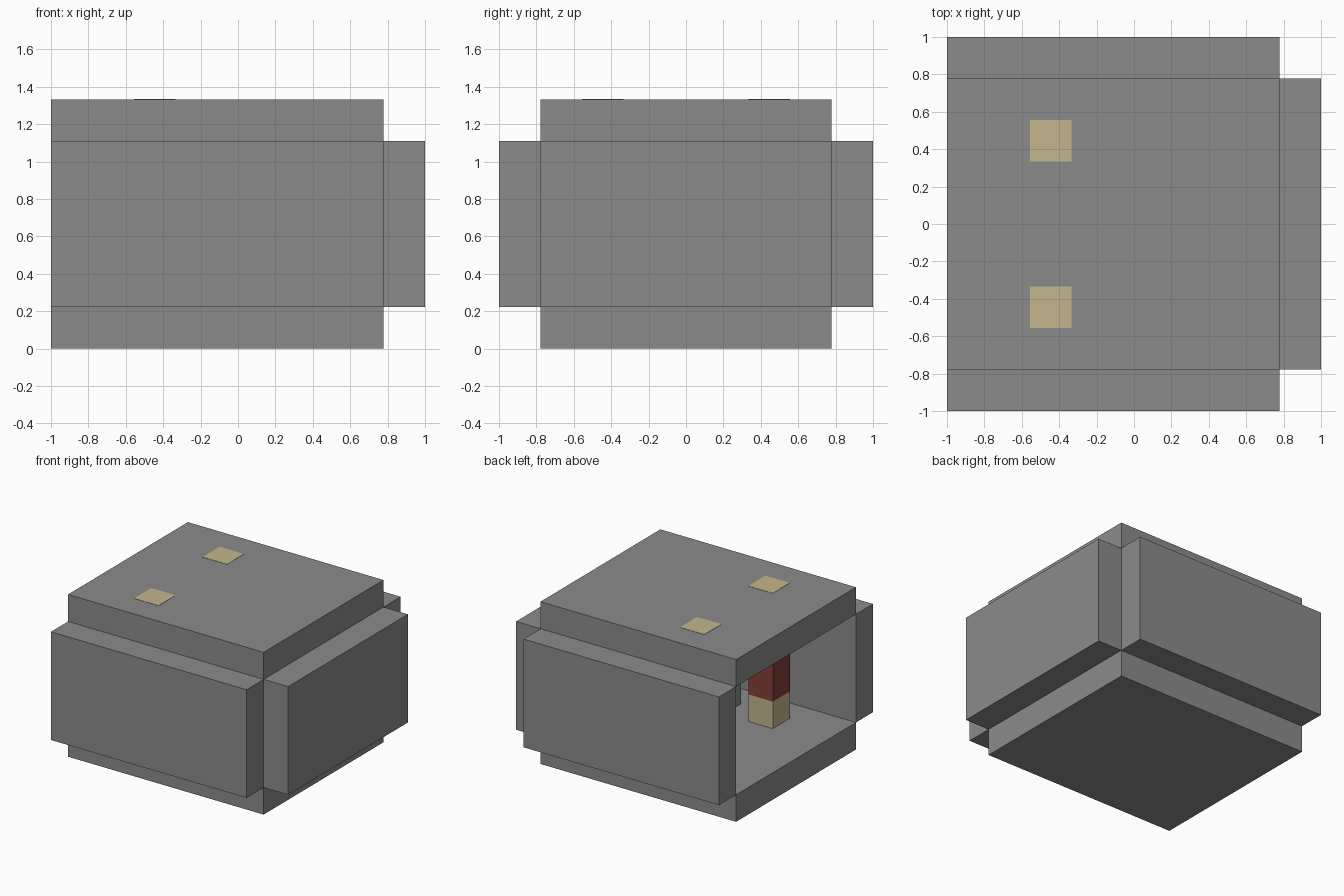
import bpy

cube = bpy.data.objects.get("Cube")
if cube:
    bpy.data.objects.remove(cube, do_unlink=True)

U = 2 / 9  # one block; the model is nine blocks wide


def material(name, color):
    m = bpy.data.materials.new(name)
    m.use_nodes = True
    m.diffuse_color = (*color, 1)
    bsdf = next(n for n in m.node_tree.nodes if n.type == "BSDF_PRINCIPLED")
    bsdf.inputs["Base Color"].default_value = (*color, 1)
    return m


gray = material("stone gray", (0.26, 0.26, 0.26))
tan = material("pale tan", (0.55, 0.47, 0.27))
red = material("brick red", (0.23, 0.05, 0.037))


def box(name, low, high, mat):
    """Box between two corners in block units, counted from the open right-front bottom corner."""
    origin = (-1, -1, 0)
    size = [(b - a) * U for a, b in zip(low, high)]
    center = [o + (a + b) * U / 2 for o, a, b in zip(origin, low, high)]
    bpy.ops.mesh.primitive_cube_add(size=1, location=center)
    ob = bpy.context.object
    ob.name = name
    ob.scale = size
    bpy.ops.object.transform_apply(location=False, rotation=False, scale=True)
    ob.data.materials.append(mat)
    return ob


# Shell of thick slabs, open on the -x side
box("floor", (0, 1, 0), (8, 8, 1), gray)
box("roof", (0, 1, 5), (8, 8, 6), gray)
box("front_wall", (0, 0, 1), (8, 1, 5), gray)
box("back_wall", (0, 8, 1), (8, 9, 5), gray)
box("side_wall", (8, 1, 1), (9, 8, 5), gray)

# Two posts rising from the floor through the roof
for side, y in (("front", 2), ("back", 6)):
    box(side + "_post_base", (2, y, 1), (3, y + 1, 2), tan)
    box(side + "_post_shaft", (2, y, 2), (3, y + 1, 5), red)
    box(side + "_post_cap", (2, y, 5), (3, y + 1, 6.01), tan)

# Low block inside
box("inner_block", (4, 2, 1), (6, 7, 3), gray)
